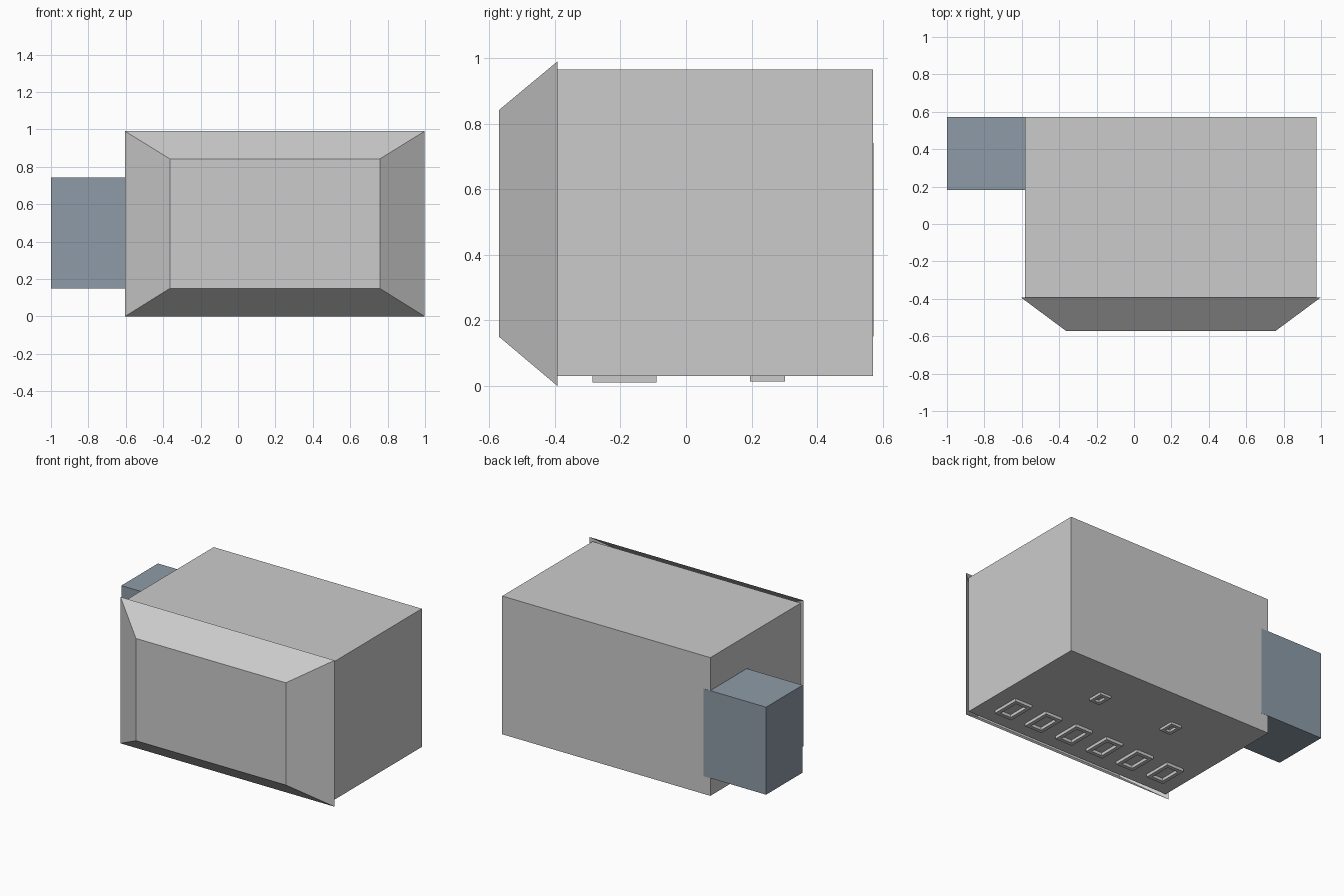
import bpy, bmesh

if "Cube" in bpy.data.objects:
    bpy.data.objects.remove(bpy.data.objects["Cube"])

CX = 0.197      # centre line of the main housing


def add_object(name, bm, recalc=True):
    if recalc:
        bmesh.ops.recalc_face_normals(bm, faces=bm.faces[:])
    mesh = bpy.data.meshes.new(name)
    bm.to_mesh(mesh)
    bm.free()
    obj = bpy.data.objects.new(name, mesh)
    bpy.context.collection.objects.link(obj)
    return obj


def rect(bm, x0, x1, z0, z1, y):
    """Four corners of an upright rectangle at depth y."""
    return [bm.verts.new((x, y, z)) for x, z in
            ((x0, z0), (x1, z0), (x1, z1), (x0, z1))]


def bridge(bm, a, b):
    for i in range(4):
        j = (i + 1) % 4
        bm.faces.new((a[i], a[j], b[j], b[i]))


def box(name, x0, x1, y0, y1, z0, z1):
    bm = bmesh.new()
    a, b = rect(bm, x0, x1, z0, z1, y0), rect(bm, x0, x1, z0, z1, y1)
    bm.faces.new(a)
    bm.faces.new(b[::-1])
    bridge(bm, a, b)
    return add_object(name, bm)


def frame(name, cx, y0, y1, width, wall, z0, z1):
    """Shallow rectangular ring under the housing."""
    bm = bmesh.new()
    cy, hy, hx = (y0 + y1) / 2, (y1 - y0) / 2, width / 2
    loops = []
    for inset, z in ((0, z1), (0, z0), (wall, z0), (wall, z1)):
        loops.append([bm.verts.new((cx + sx * (hx - inset), cy + sy * (hy - inset), z))
                      for sx, sy in ((-1, -1), (1, -1), (1, 1), (-1, 1))])
    for k in range(4):
        bridge(bm, loops[k], loops[(k + 1) % 4])
    return add_object(name, bm)


# Main housing
box("housing", CX - 0.779, CX + 0.779, -0.395, 0.571, 0.03, 0.965)

# Tapered front cover, open at the back
bm = bmesh.new()
front = rect(bm, CX - 0.561, CX + 0.561, 0.15, 0.842, -0.571)
rear = rect(bm, CX - 0.801, CX + 0.801, 0.0, 0.99, -0.393)
bm.faces.new(front)
bridge(bm, rear, front)
bmesh.ops.recalc_face_normals(bm, faces=bm.faces[:])
if front[0].link_faces[0].normal.y > 0:
    bmesh.ops.reverse_faces(bm, faces=bm.faces[:])
add_object("front_cover", bm, recalc=False)

# Side box, sunk a little into the housing
side = box("side_box", -1.0, -0.53, 0.181, 0.572, 0.15, 0.742)
blue = bpy.data.materials.new("blue_grey")
blue.diffuse_color = (0.27, 0.33, 0.39, 1.0)
blue.use_nodes = True
blue.node_tree.nodes["Principled BSDF"].inputs["Base Color"].default_value = blue.diffuse_color
side.data.materials.append(blue)

# Row of six large frames and two small ones on the underside
for i in range(6):
    frame(f"large_frame_{i + 1}", CX + (i - 2.5) * 0.24, -0.285, -0.09,
          0.13, 0.025, 0.01, 0.031)
for i, s in enumerate((-1, 1)):
    frame(f"small_frame_{i + 1}", CX + s * 0.28, 0.195, 0.302,
          0.08, 0.022, 0.013, 0.031)
